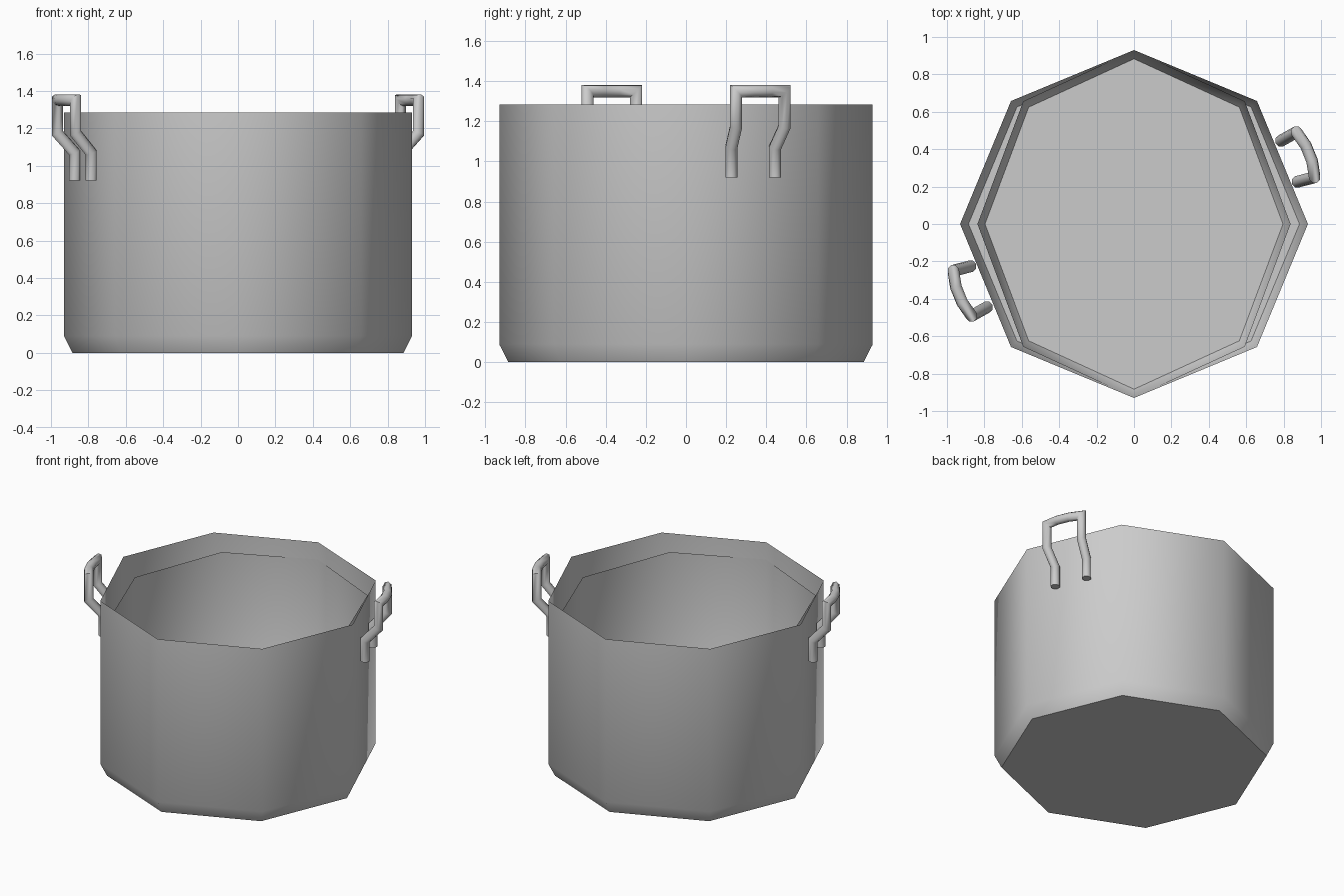
import bpy, bmesh
from math import cos, sin, pi, radians
from mathutils import Vector

cube = bpy.data.objects.get("Cube")
if cube:
    bpy.data.objects.remove(cube, do_unlink=True)

steel = bpy.data.materials.new("brushed grey")
steel.use_nodes = True
GREY = (0.6, 0.6, 0.6, 1)
steel.diffuse_color = GREY
steel.node_tree.nodes["Principled BSDF"].inputs["Base Color"].default_value = GREY


def finish(bm, name, angle):
    mesh = bpy.data.meshes.new(name)
    bm.to_mesh(mesh)
    bm.free()
    mesh.materials.append(steel)
    obj = bpy.data.objects.new(name, mesh)
    bpy.context.collection.objects.link(obj)
    bpy.ops.object.select_all(action="DESELECT")
    obj.select_set(True)
    bpy.context.view_layer.objects.active = obj
    bpy.ops.object.shade_smooth_by_angle(angle=radians(angle))
    return obj


def skin(bm, rings):
    for a, b in zip(rings, rings[1:]):
        for i in range(len(a)):
            j = (i + 1) % len(a)
            bm.faces.new((a[i], a[j], b[j], b[i]))


def shell(name, profile, scale, lift):
    """Open eight-sided pot with a flat floor."""
    bm = bmesh.new()
    rings = [[bm.verts.new((r * cos(i * pi / 4) * scale[0],
                            r * sin(i * pi / 4) * scale[1],
                            z * scale[2] + lift)) for i in range(8)]
             for r, z in profile]
    skin(bm, rings)
    bm.faces.new(rings[0][::-1])
    return finish(bm, name, 50)


def tube(name, path, radius, sides=8):
    """Mitred tube along a path."""
    bm = bmesh.new()
    dirs = [(b - a).normalized() for a, b in zip(path, path[1:])]
    u = dirs[0].orthogonal().normalized()
    v = dirs[0].cross(u)
    ring = [path[0] + radius * (u * cos(t) + v * sin(t))
            for t in (2 * pi * (i + 0.5) / sides for i in range(sides))]
    rings = [ring]
    for k, d in enumerate(dirs):
        n = d + dirs[min(k + 1, len(dirs) - 1)]
        ring = [p + d * ((path[k + 1] - p).dot(n) / d.dot(n)) for p in ring]
        rings.append(ring)
    rings = [[bm.verts.new(p) for p in r] for r in rings]
    skin(bm, rings)
    bm.faces.new(rings[0][::-1])
    bm.faces.new(rings[-1])
    bmesh.ops.recalc_face_normals(bm, faces=bm.faces)
    return finish(bm, name, 50)


# Outer pot and the narrower liner nested inside it
profile = [(0.885, 0), (0.93, 0.09), (0.93, 1.285)]
shell("pot_outer", profile, (1, 1, 1), 0)
shell("pot_liner", profile, (0.9, 0.998, 0.9), 0.003)


# Handles: two cranked legs joined by a curved bar, on opposite sides
def polar(r, angle, z):
    return Vector((r * cos(radians(angle)), r * sin(radians(angle)), z))


leg = [(0.902, 0.92), (0.902, 1.07), (0.998, 1.175), (0.998, 1.351)]
for name, centre in (("left_handle", 22), ("right_handle", 202)):
    spread = 7.5
    path = [polar(r, centre - spread, z) for r, z in leg]
    path += [polar(1.01, centre + s, leg[-1][1]) for s in (-2.5, 2.5)]
    path += [polar(r, centre + spread, z) for r, z in reversed(leg)]
    tube(name, path, 0.032)
